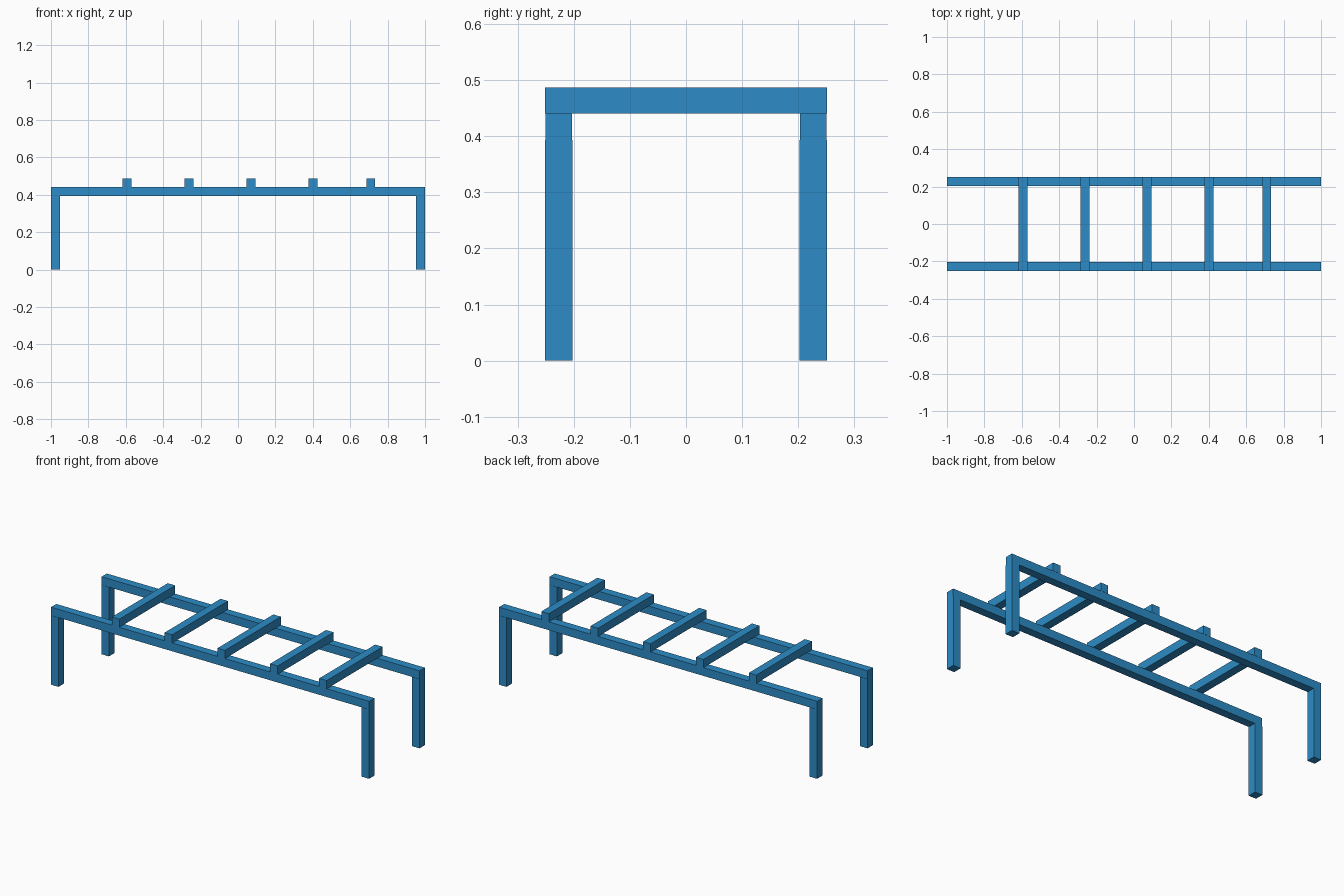
import bpy

default_cube = bpy.data.objects.get("Cube")
if default_cube:
    bpy.data.objects.remove(default_cube, do_unlink=True)

# Single blue paint
BLUE = (0.026, 0.262, 0.571, 1.0)
paint = bpy.data.materials.new("blue_paint")
paint.use_nodes = True
paint.diffuse_color = BLUE
paint.node_tree.nodes["Principled BSDF"].inputs["Base Color"].default_value = BLUE

BAR = 0.047          # square bar thickness
HALF_WIDTH = 0.25    # outer half depth of the frame
LEG_TOP = 0.393
RAIL_TOP = LEG_TOP + BAR


def beam(name, center, size):
    """Square-edged bar given by its centre and full size."""
    bpy.ops.mesh.primitive_cube_add(size=1, location=center)
    obj = bpy.context.object
    obj.name = name
    obj.scale = size
    bpy.ops.object.transform_apply(location=False, rotation=False, scale=True)
    obj.data.materials.append(paint)
    return obj


# Long side rails, each standing on two legs
for side, sy in (("front", -1), ("back", 1)):
    y = sy * (HALF_WIDTH - BAR / 2)
    beam(f"{side}_rail", (0, y, LEG_TOP + BAR / 2), (2, BAR, BAR))
    for end, sx in (("right", -1), ("left", 1)):
        beam(f"{side}_{end}_leg", (sx * (1 - BAR / 2), y, LEG_TOP / 2),
             (BAR, BAR + 0.002, LEG_TOP))

# Rungs laid across the rails
for i, x in enumerate((-0.594, -0.262, 0.07, 0.401, 0.71), 1):
    beam(f"rung_{i}", (x, 0, RAIL_TOP + BAR / 2), (BAR, 2 * HALF_WIDTH + 0.002, BAR))
